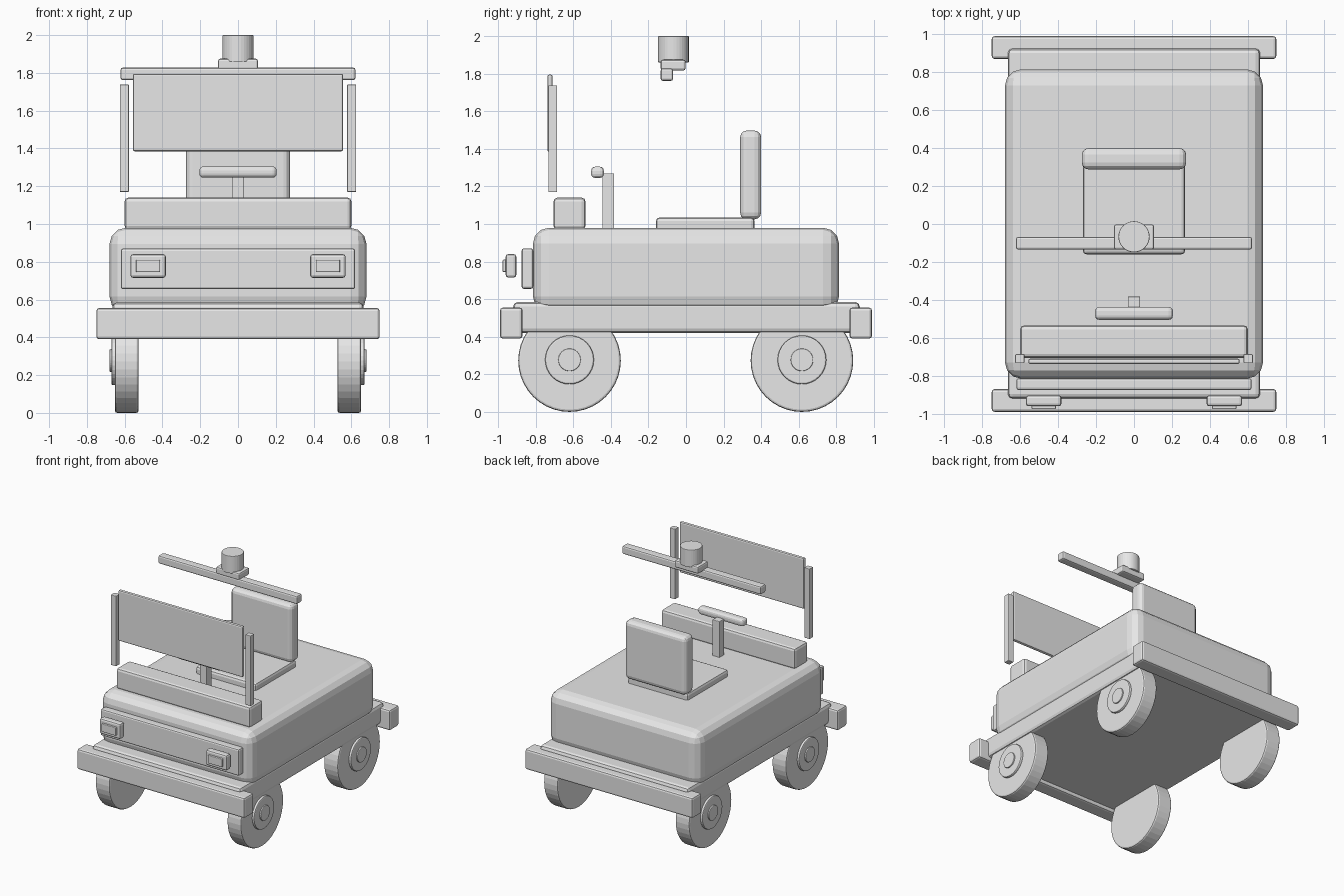
import bpy
import bmesh
from math import pi
from mathutils import Matrix, Vector

if "Cube" in bpy.data.objects:
    bpy.data.objects.remove(bpy.data.objects["Cube"], do_unlink=True)

# Single plain colour
grey = bpy.data.materials.new("plain_grey")
grey.use_nodes = True
colour = (0.8, 0.8, 0.8, 1)
grey.diffuse_color = colour
grey.node_tree.nodes["Principled BSDF"].inputs["Base Color"].default_value = colour


def finish(name, bm, bevel, segments):
    mesh = bpy.data.meshes.new(name)
    bm.to_mesh(mesh)
    bm.free()
    mesh.materials.append(grey)
    ob = bpy.data.objects.new(name, mesh)
    bpy.context.collection.objects.link(ob)
    if bevel:
        mod = ob.modifiers.new("soft_edges", "BEVEL")
        mod.width = bevel
        mod.segments = segments
        mod.limit_method = "ANGLE"
        mod.angle_limit = pi / 5
    return ob


def box(name, x, y, z, bevel=0.01, segments=2):
    """Bevelled box from (min, max) ranges."""
    lo, hi = Vector((x[0], y[0], z[0])), Vector((x[1], y[1], z[1]))
    bm = bmesh.new()
    bmesh.ops.create_cube(bm, size=1)
    bmesh.ops.scale(bm, vec=hi - lo, verts=bm.verts)
    bmesh.ops.translate(bm, vec=(lo + hi) / 2, verts=bm.verts)
    return finish(name, bm, bevel, segments)


def wide(name, half, y, z, bevel=0.01, segments=2):
    """Box centred on x = 0."""
    return box(name, (-half, half), y, z, bevel, segments)


def disc(name, centre, radius, depth, axis="Z", bevel=0.008, sides=32):
    bm = bmesh.new()
    bmesh.ops.create_cone(bm, cap_ends=True, segments=sides, radius1=radius,
                          radius2=radius, depth=depth)
    if axis == "X":
        bmesh.ops.rotate(bm, matrix=Matrix.Rotation(pi / 2, 3, "Y"), verts=bm.verts)
    bmesh.ops.translate(bm, vec=centre, verts=bm.verts)
    return finish(name, bm, bevel, 2)


# Chassis, body and bumpers
wide("chassis", 0.665, (-0.92, 0.925), (0.42, 0.585), 0.025)
wide("body", 0.68, (-0.815, 0.815), (0.53, 0.98), 0.085, 3)
wide("front_bumper", 0.75, (-0.99, -0.87), (0.39, 0.555), 0.015)
wide("rear_bumper", 0.75, (0.87, 0.99), (0.39, 0.555), 0.015)

# Front panel, dashboard and windscreen
wide("front_panel", 0.62, (-0.875, -0.813), (0.655, 0.87), 0.012)
wide("dashboard", 0.6, (-0.705, -0.535), (0.97, 1.14), 0.02)
wide("windscreen", 0.557, (-0.738, -0.71), (1.385, 1.795), 0.01)

# Steering
wide("steering_column", 0.032, (-0.445, -0.382), (0.97, 1.27), 0.005)
wide("steering_bar", 0.205, (-0.505, -0.437), (1.245, 1.305), 0.022, 3)

# Seat
wide("seat_base", 0.27, (-0.16, 0.365), (0.96, 1.035), 0.02)
wide("seat_back", 0.275, (0.288, 0.4), (1.025, 1.497), 0.035, 3)

# Roof bar and beacon
wide("roof_bar", 0.622, (-0.135, -0.068), (1.762, 1.828), 0.012)
wide("beacon_base", 0.106, (-0.135, -0.002), (1.817, 1.875), 0.012)
disc("beacon", (0, -0.067, 1.93), 0.082, 0.14, bevel=0.004)

# Mirrored parts: posts, lamps and wheels
for side, s in (("left", 1), ("right", -1)):
    def span(a, b):
        return tuple(sorted((s * a, s * b)))

    box(side + "_post", span(0.578, 0.626), (-0.733, -0.686), (1.17, 1.738), 0.004)
    box(side + "_headlight", span(0.382, 0.57), (-0.96, -0.903), (0.715, 0.84), 0.014)
    box(side + "_lens", span(0.412, 0.54), (-0.976, -0.94), (0.745, 0.81), 0.005)
    for end, y in (("front", -0.62), ("rear", 0.617)):
        name = f"{end}_{side}_"
        disc(name + "wheel", (s * 0.589, y, 0.273), 0.273, 0.126, "X", 0.012, 40)
        disc(name + "hub", (s * 0.64, y, 0.277), 0.13, 0.06, "X")
        disc(name + "hub_cap", (s * 0.66, y, 0.277), 0.06, 0.04, "X", 0.004)
